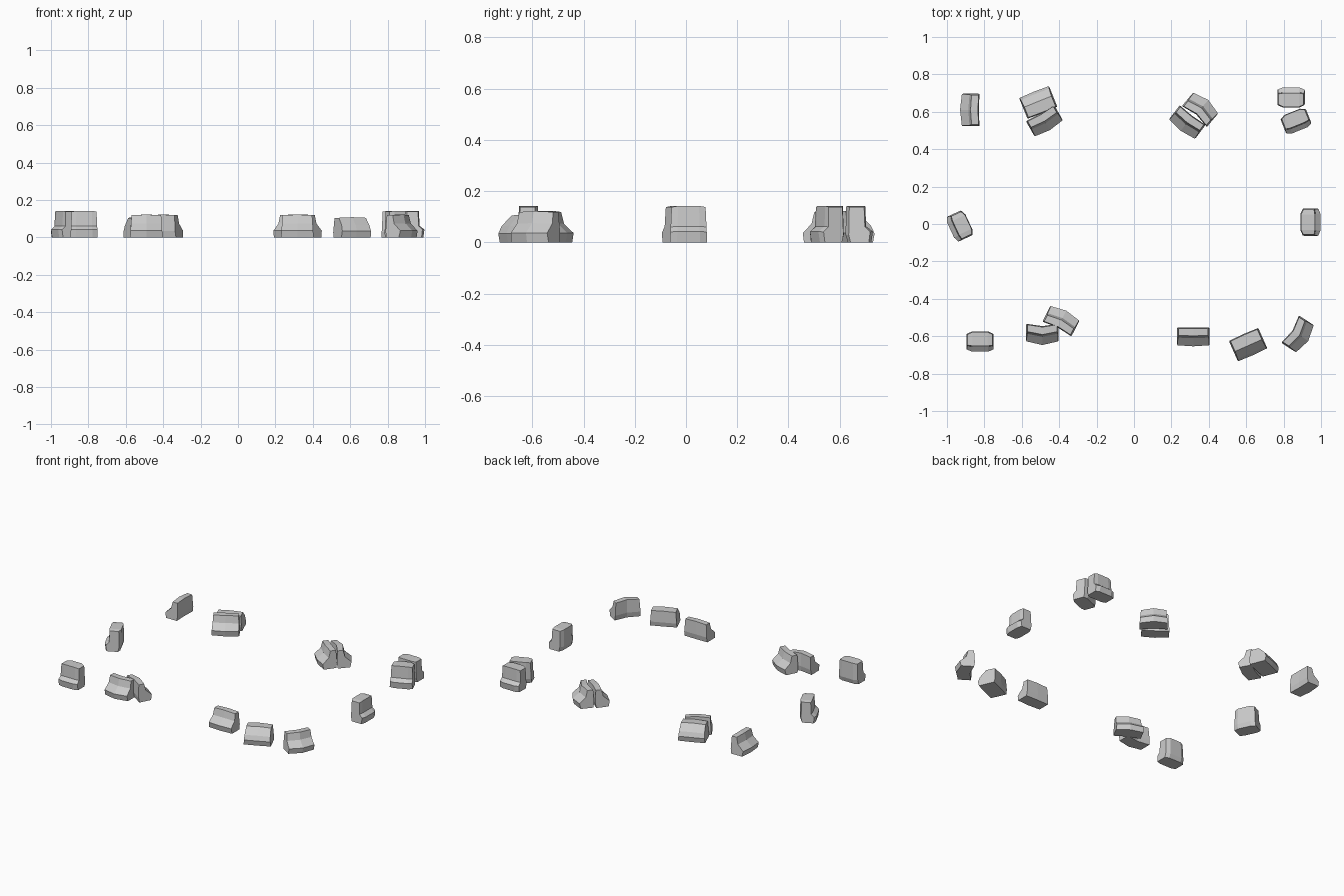
import bpy, bmesh
from math import radians

if "Cube" in bpy.data.objects:
    bpy.data.objects.remove(bpy.data.objects["Cube"])

# Side profiles: (outward distance, height), starting at the inner bottom edge
TALL = [(-.048, 0), (-.057, .03), (-.054, .142), (.02, .142), (.024, .062), (.05, .042), (.044, 0)]
RIDGE = [(-.045, 0), (-.051, .035), (-.046, .122), (-.006, .122), (.006, .075), (.05, .037), (.042, 0)]
WEDGE = [(-.056, 0), (-.062, .03), (-.057, .106), (.005, .108), (.048, .065), (.062, .035), (.054, 0)]

# Per kind: profile, stations across the width (offset, depth scale, height scale)
KINDS = {
    "tall_block": (TALL, [(-.073, .78, .97), (-.045, 1, 1), (.045, 1, 1), (.073, .78, .97)]),
    "ridge_block": (RIDGE, [(-.087, .93, .97), (0, 1, 1), (.087, .93, .97)]),
    "wedge_block": (WEDGE, [(-.086, .96, .97), (0, 1, 1), (.086, .96, .97)]),
}


def block(kind, x, y, facing, bend):
    """Loft one stone block; it faces outward along the given angle."""
    profile, stations = KINDS[kind]
    half = stations[-1][0]
    top = max(z for _, z in profile)
    bm = bmesh.new()
    rings = []
    for u, ds, zs in stations:
        ring = []
        for d, z in profile:
            taper = 1 - .09 * z / top
            ring.append(bm.verts.new((d * ds - bend * abs(u) / half, u * taper, z * zs)))
        rings.append(ring)
    n = len(profile)
    for a, b in zip(rings, rings[1:]):
        for i in range(n):
            j = (i + 1) % n
            bm.faces.new((a[i], a[j], b[j], b[i]))
    bm.faces.new(rings[0][::-1])
    bm.faces.new(rings[-1])
    bmesh.ops.recalc_face_normals(bm, faces=bm.faces)
    mesh = bpy.data.meshes.new(kind)
    bm.to_mesh(mesh)
    bm.free()
    ob = bpy.data.objects.new(kind, mesh)
    ob.location = (x, y, 0)
    ob.rotation_euler.z = radians(facing)
    bpy.context.collection.objects.link(ob)


# Ring of scattered blocks: kind, x, y, facing angle, bend
BLOCKS = [
    ("tall_block", .84, .68, 90, 0),
    ("tall_block", .867, .547, -68, 0),
    ("tall_block", -.935, -.012, 205, 0),
    ("tall_block", .947, .01, 0, 0),
    ("tall_block", -.823, -.632, -90, 0),
    ("ridge_block", -.88, .61, 180, .006),
    ("ridge_block", -.475, .545, -60, .008),
    ("ridge_block", .365, .625, 50, .018),
    ("ridge_block", .28, .538, 233, .008),
    ("ridge_block", -.49, -.597, -90, .016),
    ("ridge_block", -.385, -.508, 63, .012),
    ("ridge_block", .317, -.604, -90, .002),
    ("ridge_block", .89, -.598, -33, .018),
    ("wedge_block", -.512, .65, 112, 0),
    ("wedge_block", .61, -.645, -66, 0),
]
for b in BLOCKS:
    block(*b)
